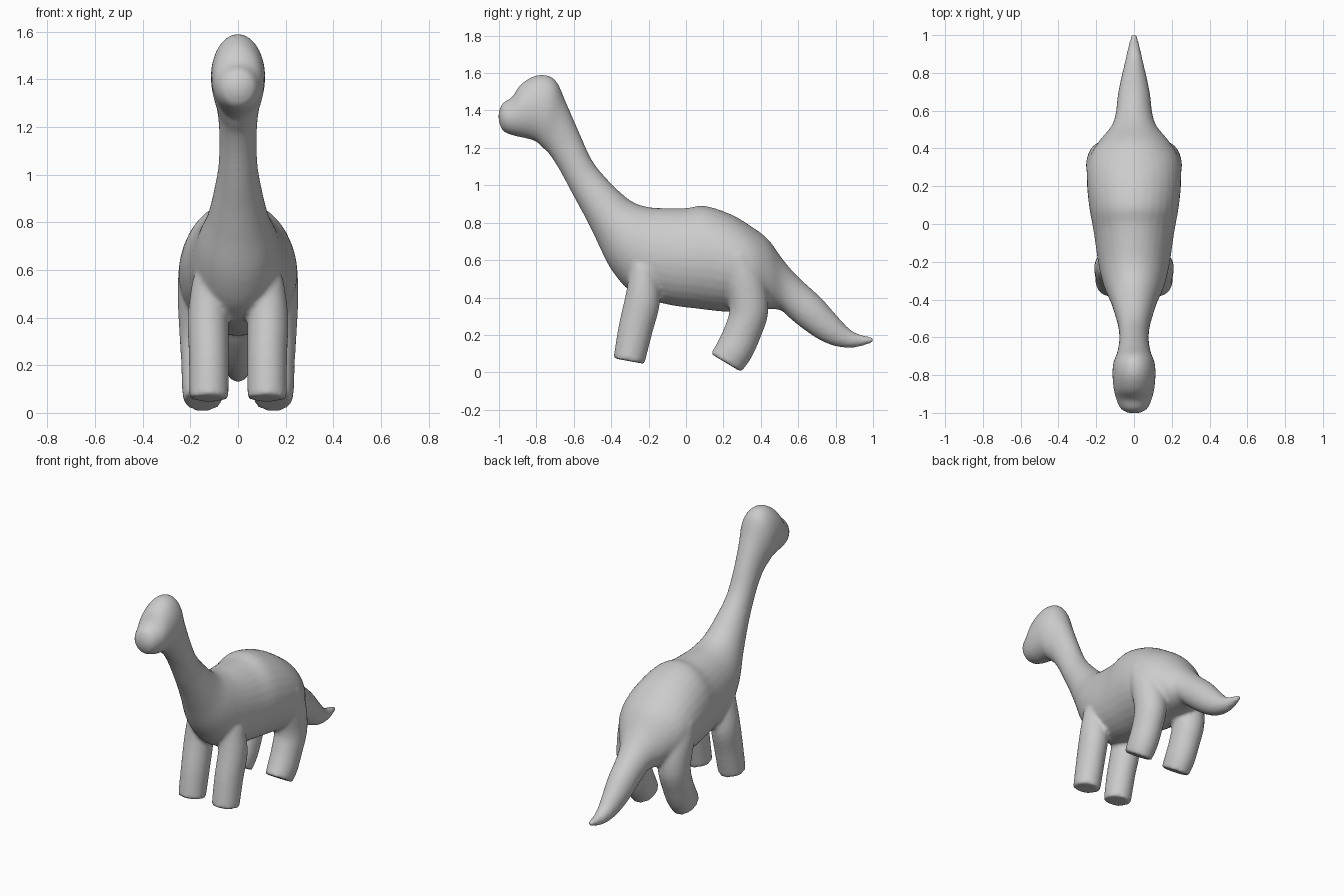
import bpy, bmesh, math
from mathutils import Vector

if "Cube" in bpy.data.objects:
    bpy.data.objects.remove(bpy.data.objects["Cube"])

SEGS = 32


def spline(rows, steps):
    """Catmull-Rom interpolation through rows of numbers."""
    rows = [Vector(r) for r in rows]
    out = []
    for i in range(len(rows) - 1):
        p0, p1, p2 = rows[max(i - 1, 0)], rows[i], rows[i + 1]
        p3 = rows[min(i + 2, len(rows) - 1)]
        for k in range(steps):
            t = k / steps
            out.append(0.5 * (2 * p1 + (p2 - p0) * t + (2 * p0 - 5 * p1 + 4 * p2 - p3) * t * t
                              + (3 * p1 - p0 - 3 * p2 + p3) * t ** 3))
    return out + [rows[-1]]


def loft(bm, rows, side=1, steps=4):
    """Rows: y,z of one edge, y,z of the opposite edge, half width, centre x."""
    rings = []
    for ya, za, yb, zb, w, cx in spline(rows, steps):
        ring = []
        for s in range(SEGS):
            a = 2 * math.pi * s / SEGS
            c = math.cos(a) / 2
            ring.append(bm.verts.new((side * (cx + w * math.sin(a)),
                                      (ya + yb) / 2 + (ya - yb) * c,
                                      (za + zb) / 2 + (za - zb) * c)))
        rings.append(ring)
    for r, q in zip(rings, rings[1:]):
        for s in range(SEGS):
            n = (s + 1) % SEGS
            bm.faces.new((r[s], r[n], q[n], q[s]))
    bm.faces.new(rings[0])
    bm.faces.new(rings[-1])


# head, neck, trunk and tail: top edge, bottom edge, half width
spine = [
    (-1.002, 1.39, -1.002, 1.345, .025), (-.98, 1.44, -.978, 1.29, .07),
    (-.93, 1.472, -.92, 1.265, .095), (-.88, 1.543, -.85, 1.25, .109),
    (-.79, 1.59, -.80, 1.233, .114), (-.70, 1.565, -.775, 1.208, .11),
    (-.64, 1.44, -.73, 1.165, .09), (-.57, 1.28, -.675, 1.08, .079),
    (-.50, 1.13, -.60, .94, .082), (-.41, 1.02, -.545, .84, .10),
    (-.30, .92, -.485, .72, .127), (-.21, .885, -.40, .55, .165),
    (-.12, .878, -.28, .42, .19), (0, .878, -.10, .363, .212),
    (.10, .89, .08, .338, .237), (.24, .845, .23, .323, .25),
    (.35, .78, .36, .333, .235), (.44, .71, .45, .338, .18),
    (.52, .60, .51, .33, .122), (.60, .51, .56, .285, .098),
    (.72, .40, .64, .222, .086), (.80, .31, .725, .168, .07),
    (.87, .235, .81, .137, .052), (.93, .202, .90, .132, .036),
    (1.005, .187, 1.0, .158, .015)]

# legs: front edge, back edge, half width, centre x
front_leg = [
    (-.388, .075, -.222, .045, .082, .122), (-.36, .25, -.18, .21, .084, .122),
    (-.318, .44, -.14, .37, .086, .125), (-.30, .58, -.15, .55, .08, .11)]
hind_leg = [
    (.132, .10, .295, .002, .080, .148), (.165, .155, .345, .07, .088, .148),
    (.205, .24, .392, .17, .09, .148), (.232, .34, .44, .32, .096, .15),
    (.20, .50, .42, .50, .104, .15), (.19, .62, .35, .64, .09, .158)]

bm = bmesh.new()
loft(bm, [r + (0,) for r in spine])
for side in (1, -1):
    loft(bm, front_leg, side)
    loft(bm, hind_leg, side)
bmesh.ops.recalc_face_normals(bm, faces=bm.faces)

mesh = bpy.data.meshes.new("long_necked_dinosaur")
bm.to_mesh(mesh)
bm.free()
body = bpy.data.objects.new("long_necked_dinosaur", mesh)
bpy.context.collection.objects.link(body)

# fuse all parts into one skin and soften the joins
fuse = body.modifiers.new("fuse", 'REMESH')
fuse.mode = 'VOXEL'
fuse.voxel_size = 0.012
fuse.use_smooth_shade = True
soft = body.modifiers.new("soften", 'SMOOTH')
soft.factor = 0.5
soft.iterations = 6

bpy.context.view_layer.objects.active = body
body.select_set(True)
for m in ("fuse", "soften"):
    bpy.ops.object.modifier_apply(modifier=m)
bpy.ops.object.shade_smooth_by_angle(angle=math.radians(60))
